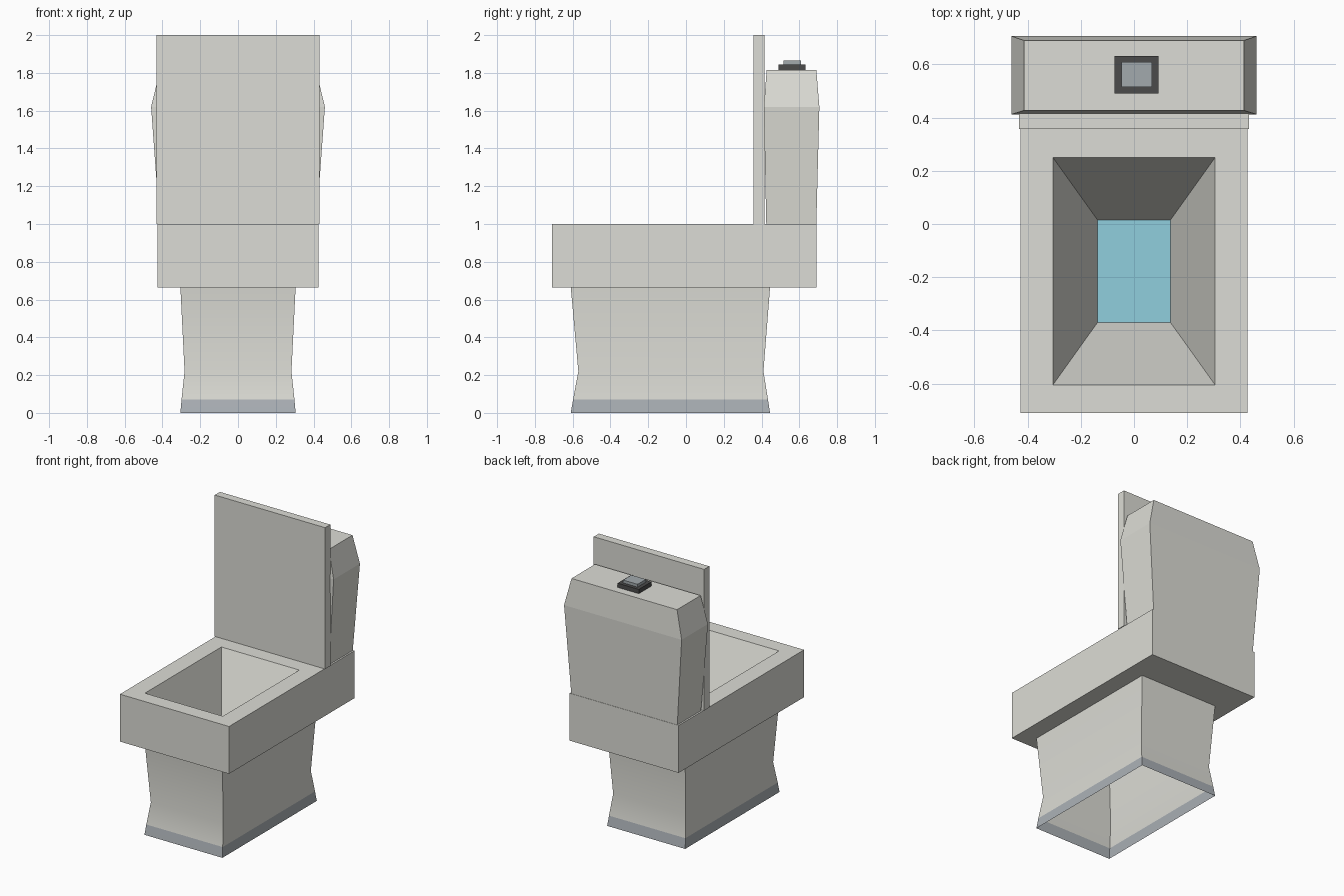
import bpy

if "Cube" in bpy.data.objects:
    bpy.data.objects.remove(bpy.data.objects["Cube"])

def mat(name, r, g, b):
    m = bpy.data.materials.new(name)
    m.diffuse_color = (r, g, b, 1)
    m.use_nodes = True
    m.node_tree.nodes["Principled BSDF"].inputs["Base Color"].default_value = m.diffuse_color
    return m

ceramic = mat("ceramic", 0.72, 0.72, 0.67)
trim = mat("grey trim", 0.41, 0.44, 0.47)
water = mat("water blue", 0.28, 0.62, 0.73)
dark = mat("dark grey", 0.07, 0.07, 0.07)
button_grey = mat("button grey", 0.36, 0.40, 0.42)

def loft(name, rings, mats, cap_start=False, cap_end=False, rule=None, cx=0.0):
    """Stack rectangular rings (half width, y0, y1, z) into a skin."""
    verts, faces = [], []
    for hx, y0, y1, z in rings:
        verts += [(cx - hx, y0, z), (cx + hx, y0, z), (cx + hx, y1, z), (cx - hx, y1, z)]
    for r in range(len(rings) - 1):
        for i in range(4):
            j = (i + 1) % 4
            a, b = r * 4, r * 4 + 4
            faces.append((a + i, a + j, b + j, b + i))
    if cap_start:
        faces.append((3, 2, 1, 0))
    if cap_end:
        n = len(verts)
        faces.append((n - 4, n - 3, n - 2, n - 1))
    me = bpy.data.meshes.new(name)
    me.from_pydata(verts, [], faces)
    for m in mats:
        me.materials.append(m)
    ob = bpy.data.objects.new(name, me)
    bpy.context.collection.objects.link(ob)
    if rule:
        for p in me.polygons:
            p.material_index = rule(p)
    return ob

def box(name, hx, y0, y1, z0, z1, m, cx=0.0):
    return loft(name, [(hx, y0, y1, z0), (hx, y0, y1, z1)], [m], True, True, cx=cx)

# waisted pedestal, open underneath, with a grey foot band
pedestal = loft("pedestal", [
    (0.305, -0.61, 0.445, 0.0), (0.299, -0.598, 0.434, 0.07),
    (0.283, -0.57, 0.41, 0.22), (0.305, -0.61, 0.445, 0.665)],
    [ceramic, trim], rule=lambda p: 1 if p.center.z < 0.06 else 0)
bpy.context.view_layer.objects.active = pedestal
pedestal.select_set(True)
bpy.ops.object.shade_smooth_by_angle()

# bowl block: underside, outer walls, rim, sloping basin and water
loft("bowl", [
    (0.305, -0.61, 0.445, 0.665), (0.427, -0.71, 0.692, 0.665),
    (0.427, -0.71, 0.692, 1.0), (0.305, -0.605, 0.25, 1.0),
    (0.137, -0.37, 0.015, 0.45)],
    [ceramic, water], cap_end=True,
    rule=lambda p: 1 if abs(p.center.z - 0.45) < 0.01 else 0)

# raised lid
box("lid", 0.432, 0.357, 0.415, 1.0, 2.0, ceramic)

# cistern, widest near the top
loft("cistern", [
    (0.415, 0.425, 0.69, 1.0), (0.46, 0.412, 0.706, 1.62),
    (0.413, 0.427, 0.69, 1.815)], [ceramic], True, True)

# flush button
box("button_surround", 0.083, 0.49, 0.632, 1.815, 1.845, dark, cx=0.01)
box("flush_button", 0.057, 0.515, 0.608, 1.845, 1.865, button_grey, cx=0.01)
